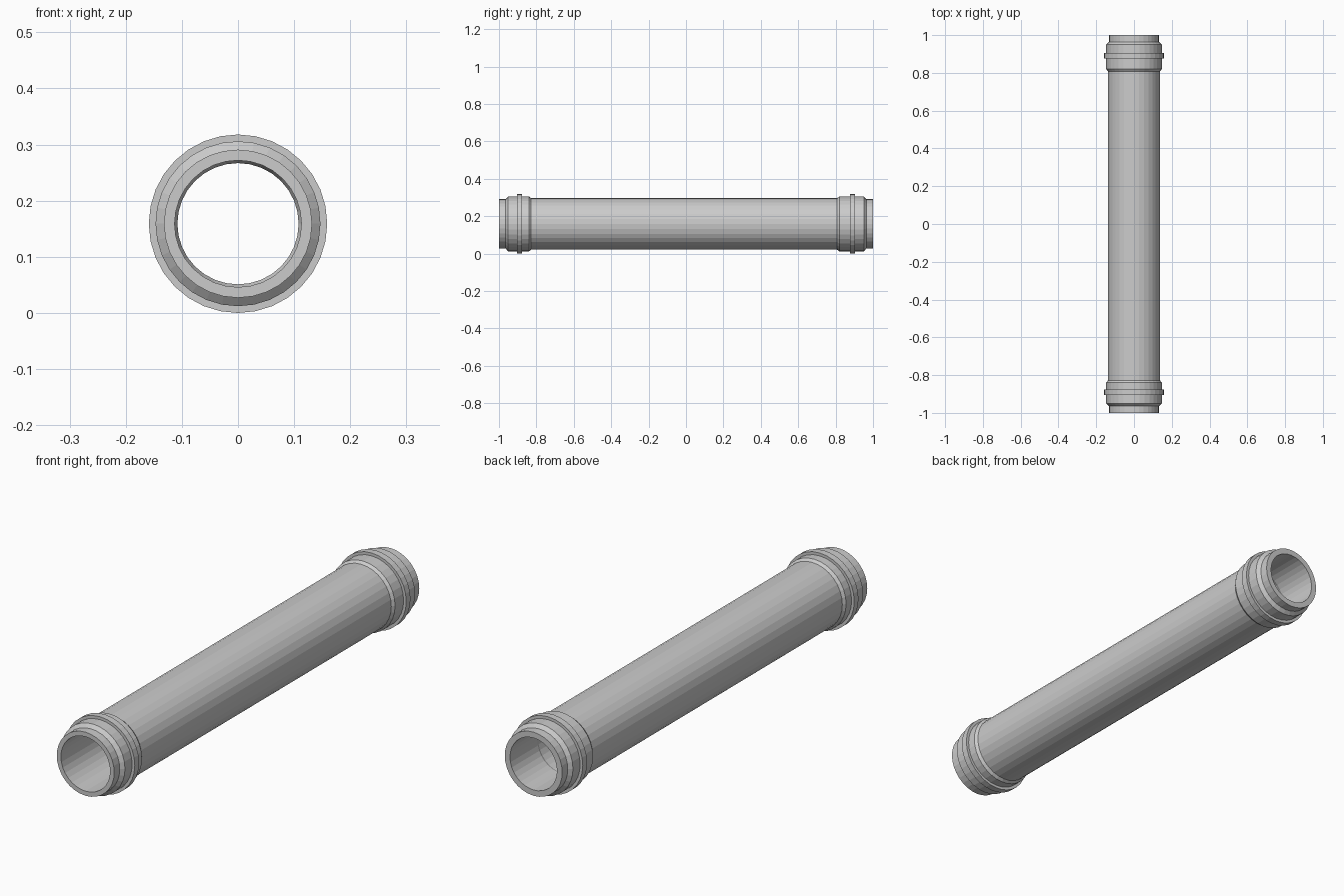
import bpy, bmesh
from math import sin, cos, pi

if "Cube" in bpy.data.objects:
    bpy.data.objects.remove(bpy.data.objects["Cube"])

SIDES = 32
CENTRE_Z = 0.159


def lathe(name, profile):
    """Revolve a closed (y, radius) loop around the y axis."""
    bm = bmesh.new()
    rings = []
    for y, r in profile:
        rings.append([bm.verts.new((r * sin(2 * pi * i / SIDES), y,
                                    CENTRE_Z + r * cos(2 * pi * i / SIDES)))
                      for i in range(SIDES)])
    for a, b in zip(rings, rings[1:] + rings[:1]):
        for i in range(SIDES):
            j = (i + 1) % SIDES
            bm.faces.new((a[i], a[j], b[j], b[i]))
    bmesh.ops.recalc_face_normals(bm, faces=bm.faces)
    mesh = bpy.data.meshes.new(name)
    bm.to_mesh(mesh)
    bm.free()
    obj = bpy.data.objects.new(name, mesh)
    bpy.context.collection.objects.link(obj)
    return obj


def end_profile(collar_start):
    """Outside of one pipe end: collar, raised clamp band, bevel and spigot."""
    return [(collar_start, 0.138), (collar_start + 0.012, 0.147),
            (0.876, 0.147), (0.876, 0.159), (0.904, 0.159), (0.904, 0.147),
            (0.951, 0.147), (0.964, 0.132), (1.0, 0.132)]


# Outer skin from the front end to the back end
front = [(-y, r) for y, r in reversed(end_profile(0.828))]
back = end_profile(0.808)

# Bore, with a narrower socket at the back end
bore = [(1.0, 0.108), (0.82, 0.108), (0.808, 0.113), (-1.0, 0.113)]

lathe("pipe_section", front + back + bore)
